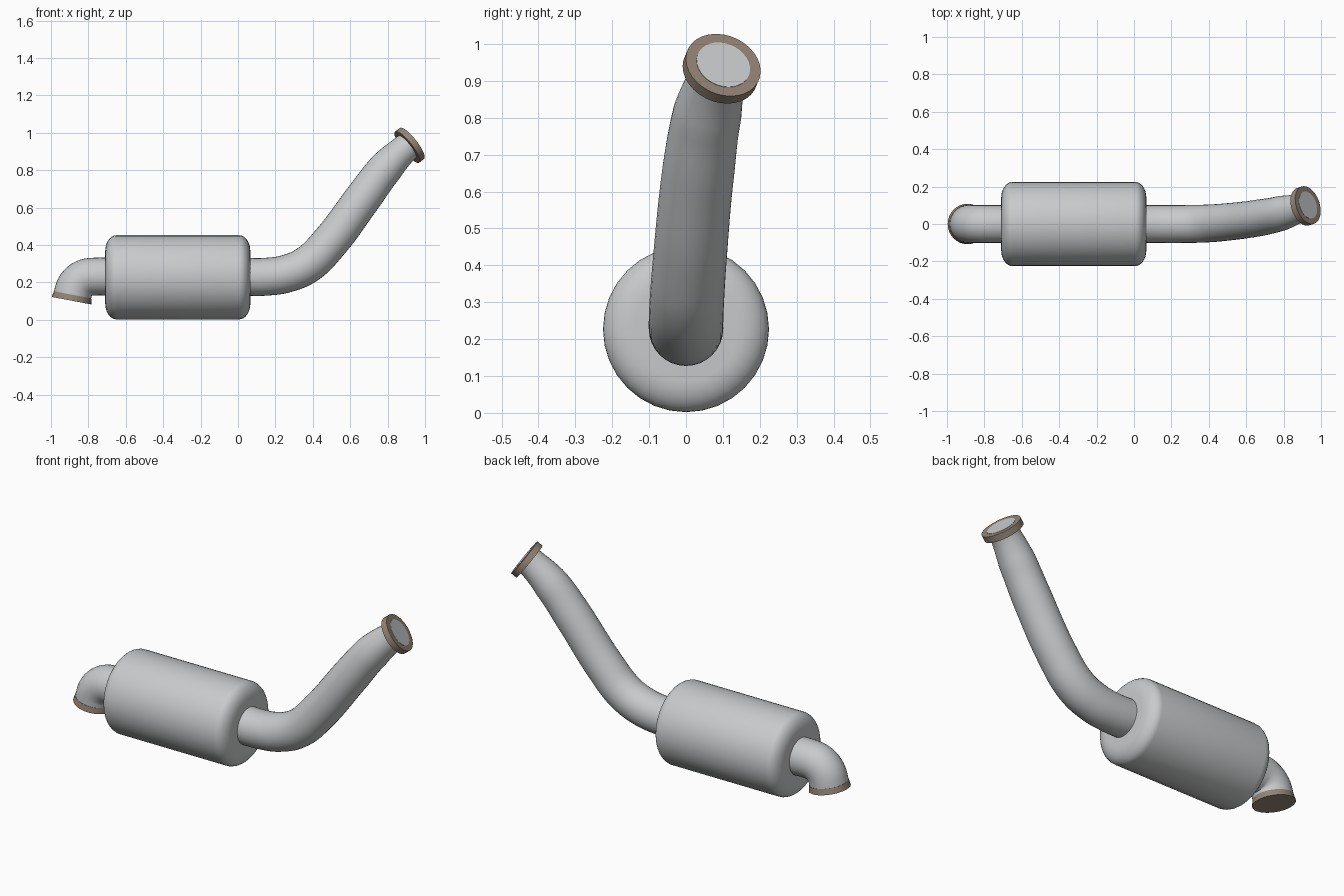
import bpy
import bmesh
from math import sin, cos, pi, radians
from mathutils import Vector

if "Cube" in bpy.data.objects:
    bpy.data.objects.remove(bpy.data.objects["Cube"], do_unlink=True)

SIDES = 32


def material(name, rgb):
    mat = bpy.data.materials.new(name)
    mat.use_nodes = True
    mat.diffuse_color = (*rgb, 1)
    mat.node_tree.nodes["Principled BSDF"].inputs["Base Color"].default_value = (*rgb, 1)
    return mat


steel = material("pale steel", (0.58, 0.59, 0.60))
bronze = material("brown flange metal", (0.29, 0.23, 0.175))


def finish(obj, mat):
    obj.data.materials.clear()
    obj.data.materials.append(mat)
    bpy.ops.object.select_all(action='DESELECT')
    obj.select_set(True)
    bpy.context.view_layer.objects.active = obj
    bpy.ops.object.shade_smooth_by_angle(angle=radians(35))


def lathe(name, profile, origin, axis, mat):
    """Closed turned solid; profile holds (height, radius) pairs along the axis."""
    bm = bmesh.new()
    rings = [[bm.verts.new((r * cos(2 * pi * i / SIDES), r * sin(2 * pi * i / SIDES), h))
              for i in range(SIDES)] for h, r in profile]
    for a, b in zip(rings, rings[1:]):
        for i in range(SIDES):
            j = (i + 1) % SIDES
            bm.faces.new((a[i], a[j], b[j], b[i]))
    bm.faces.new(rings[0][::-1])
    bm.faces.new(rings[-1])
    mesh = bpy.data.meshes.new(name)
    bm.to_mesh(mesh)
    bm.free()
    obj = bpy.data.objects.new(name, mesh)
    bpy.context.collection.objects.link(obj)
    obj.location = origin
    obj.rotation_euler = Vector(axis).to_track_quat('Z', 'Y').to_euler()
    finish(obj, mat)
    return obj


def pipe(name, points, mat):
    """Capped round tube through (position, radius) points."""
    curve = bpy.data.curves.new(name, 'CURVE')
    curve.dimensions = '3D'
    curve.bevel_depth = 1.0
    curve.bevel_resolution = SIDES // 2 - 2
    curve.resolution_u = 6
    curve.use_fill_caps = True
    spline = curve.splines.new('BEZIER')
    spline.bezier_points.add(len(points) - 1)
    for bp, (co, radius) in zip(spline.bezier_points, points):
        bp.co = co
        bp.radius = radius
        bp.handle_left_type = bp.handle_right_type = 'AUTO'
    obj = bpy.data.objects.new(name, curve)
    bpy.context.collection.objects.link(obj)
    bpy.ops.object.select_all(action='DESELECT')
    obj.select_set(True)
    bpy.context.view_layer.objects.active = obj
    bpy.ops.object.convert(target='MESH')
    finish(bpy.context.view_layer.objects.active, mat)


# Muffler drum with rounded shoulders
AXIS_Z = 0.227
HALF, RADIUS, ROUND_X, ROUND_R = 0.388, 0.225, 0.06, 0.085
shoulder = [(HALF - ROUND_X + ROUND_X * sin(t), RADIUS - ROUND_R + ROUND_R * cos(t))
            for t in (k * pi / 16 for k in range(9))]
drum = [(-h, r) for h, r in reversed(shoulder)] + shoulder
lathe("muffler_drum", drum, (-0.322, 0, AXIS_Z), (1, 0, 0), steel)

# Inlet elbow turning down
BEND = 0.103
elbow = [((-0.66, 0, 0.23), 0.101)]
for k in range(6):
    t = radians(79) * k / 5
    elbow.append(((-0.78 - BEND * sin(t), 0, 0.23 - BEND + BEND * cos(t)), 0.101))
elbow.append(((-0.887, 0, 0.12), 0.101))
pipe("inlet_elbow", elbow, steel)

# Inlet flange, slightly flared
lathe("inlet_flange", [(-0.032, 0.1025), (0, 0.108)],
      (-0.89, 0, 0.102), (-0.187, 0, -0.982), bronze)

# Outlet pipe rising to the far end, narrowing into its flange
face = Vector((0.93, 0.101, 0.943))
normal = Vector((0.76, 0.26, 0.595)).normalized()
pipe("outlet_pipe", [
    ((0.02, 0, 0.23), 0.101),
    ((0.15, 0, 0.23), 0.101),
    ((0.265, 0, 0.248), 0.101),
    ((0.375, 0.002, 0.298), 0.101),
    ((0.49, 0.010, 0.413), 0.100),
    ((0.675, 0.034, 0.66), 0.098),
    ((0.79, 0.058, 0.812), 0.093),
    (face - normal * 0.06, 0.077),
    (face + normal * 0.0015, 0.075)], steel)

# Outlet flange disc
lathe("outlet_flange", [(-0.034, 0.105), (0, 0.105)], face, normal, bronze)
